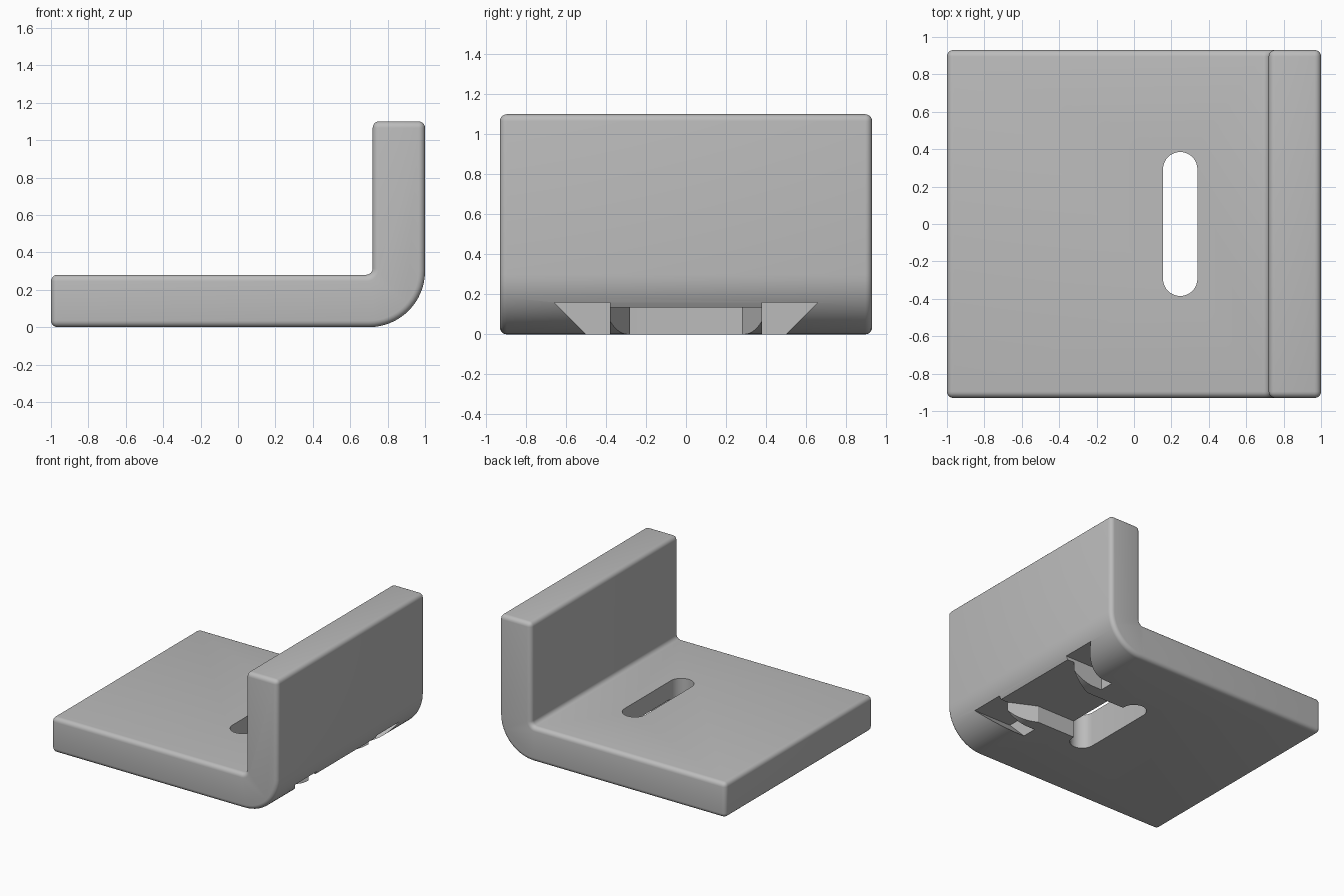
import bpy, bmesh, math
from mathutils import Vector

if "Cube" in bpy.data.objects:
    bpy.data.objects.remove(bpy.data.objects["Cube"])

grey = bpy.data.materials.new("plain grey")
grey.diffuse_color = (0.5, 0.5, 0.5, 1)
grey.use_nodes = True
grey.node_tree.nodes["Principled BSDF"].inputs["Base Color"].default_value = grey.diffuse_color


def prism(name, points, axis, lo, hi):
    """Extrude a 2D outline along axis: 'x' takes (y,z), 'y' takes (x,z), 'z' takes (x,y)."""
    def place(p, t):
        a, b = p
        return {"x": (t, a, b), "y": (a, t, b), "z": (a, b, t)}[axis]
    bm = bmesh.new()
    face = bm.faces.new([bm.verts.new(place(p, lo)) for p in points])
    out = bmesh.ops.extrude_face_region(bm, geom=[face])
    verts = [v for v in out["geom"] if isinstance(v, bmesh.types.BMVert)]
    shift = Vector(place((0, 0), hi - lo))
    bmesh.ops.translate(bm, verts=verts, vec=shift)
    bmesh.ops.recalc_face_normals(bm, faces=bm.faces)
    mesh = bpy.data.meshes.new(name)
    bm.to_mesh(mesh)
    bm.free()
    ob = bpy.data.objects.new(name, mesh)
    mesh.materials.append(grey)
    bpy.context.collection.objects.link(ob)
    return ob


def arc(cx, cy, r, start, end, n):
    angles = [math.radians(start + (end - start) * i / n) for i in range(n + 1)]
    return [(cx + r * math.cos(a), cy + r * math.sin(a)) for a in angles]


# L-shaped plate with a bent corner
bend, fillet = 0.30, 0.035
outline = [(-1, 0)] + arc(1 - bend, bend, bend, -90, 0, 16)
outline += [(1, 1.10), (0.72, 1.10)]
outline += arc(0.72 - fillet, 0.28 + fillet, fillet, 0, -90, 6)
outline += [(-1, 0.28)]
bracket = prism("bent_plate", outline, "y", -0.93, 0.93)

# Rounded outer edges
bev = bracket.modifiers.new("rounded_edges", "BEVEL")
bev.width = 0.05
bev.segments = 5
bev.limit_method = "ANGLE"
bev.angle_limit = math.radians(40)

# Long slot through the floor
slot = arc(0.247, 0.293, 0.092, 0, 180, 16) + arc(0.247, -0.293, 0.092, 180, 360, 16)
cutters = [prism("slot_cutter", slot, "z", -0.2, 0.5)]

# Flared channel under the floor, running from the slot to the bend
half = [(0.25, 0.28), (0.68, 0.28), (1.20, 0.528)]
channel = half + [(x, -y) for x, y in reversed(half)]
cutters.append(prism("channel_cutter", channel, "z", -0.1, 0.135))

# Undercut wing pockets on both sides of the channel
for side, label in ((1, "back"), (-1, "front")):
    wing = [(0.38, -0.1), (0.40, -0.1), (0.66, 0.16), (0.38, 0.16)]
    cutters.append(prism(label + "_wing_cutter", [(side * y, z) for y, z in wing], "x", 0.63, 1.2))

for c in cutters:
    c.hide_render = True
    c.hide_viewport = True
    mod = bracket.modifiers.new(c.name, "BOOLEAN")
    mod.operation = "DIFFERENCE"
    mod.solver = "EXACT"
    mod.object = c

# Bake the cuts, then smooth the rounded parts only
bpy.context.view_layer.update()
deps = bpy.context.evaluated_depsgraph_get()
final = bpy.data.meshes.new_from_object(bracket.evaluated_get(deps))
bracket.modifiers.clear()
bracket.data = final
for c in cutters:
    bpy.data.objects.remove(c)
bpy.context.view_layer.objects.active = bracket
bracket.select_set(True)
bpy.ops.object.shade_smooth_by_angle(angle=math.radians(25))
